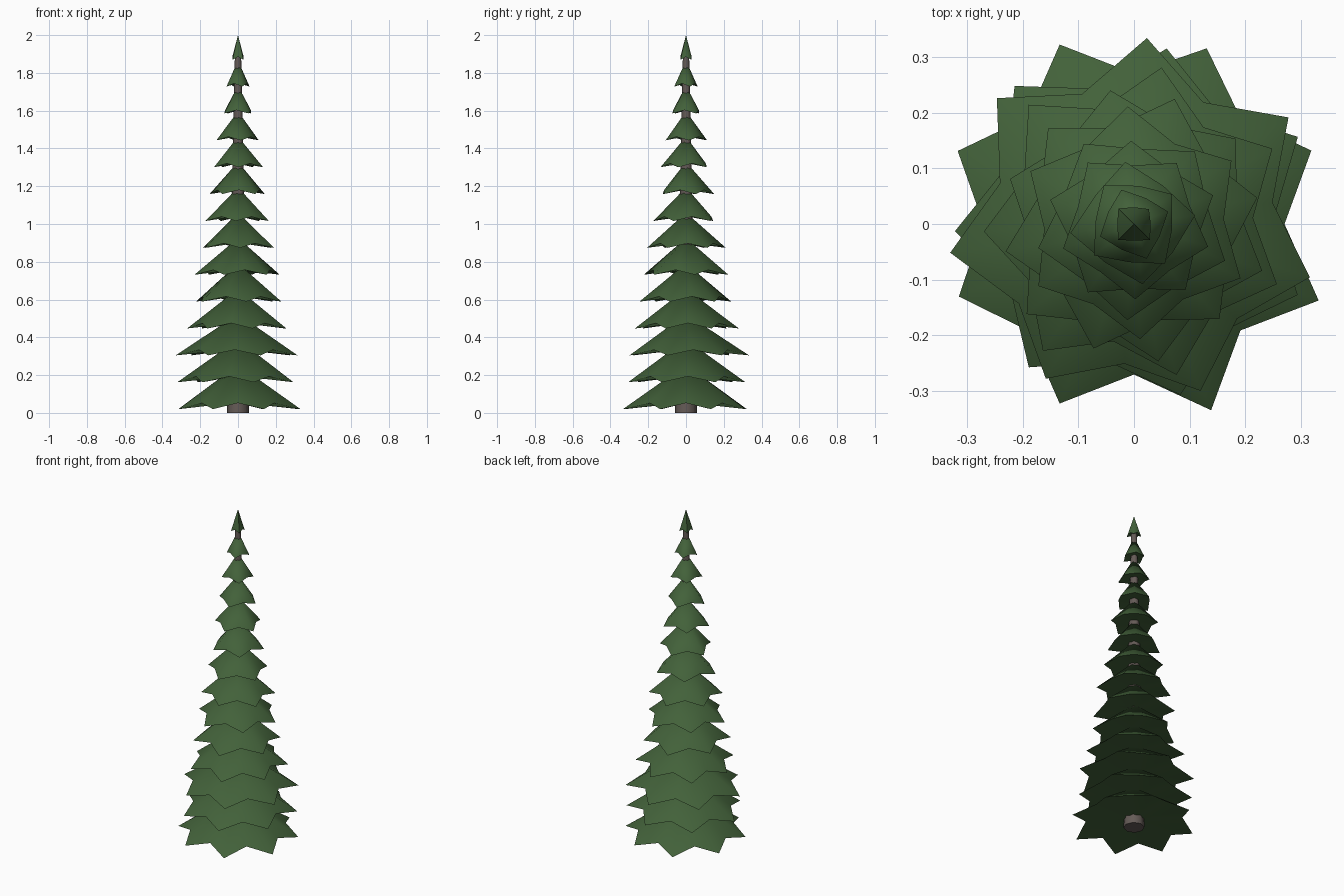
import bpy, bmesh, math, random

if "Cube" in bpy.data.objects:
    bpy.data.objects.remove(bpy.data.objects["Cube"])

random.seed(4)


def material(name, rgb):
    m = bpy.data.materials.new(name)
    m.diffuse_color = (*rgb, 1)
    m.use_nodes = True
    m.node_tree.nodes["Principled BSDF"].inputs["Base Color"].default_value = m.diffuse_color
    return m


GREEN = material("needle green", (0.055, 0.12, 0.042))
BROWN = material("bark grey brown", (0.13, 0.105, 0.095))

# Tip radius and rotation (degrees) of each tier, bottom to top
RADII = [.36, .335, .335, .285, .25, .235, .215, .18, .155, .14, .115, .092, .068, .04]
TURNS = [22.5, 28, 34.6, 28.6, 40, 12, 33, 50, 20, 55, 8, 38, 20, 45]
COUNT = len(RADII)


def add_object(name, bm, mat, angle):
    bmesh.ops.recalc_face_normals(bm, faces=bm.faces[:])
    me = bpy.data.meshes.new(name)
    bm.to_mesh(me)
    bm.free()
    ob = bpy.data.objects.new(name, me)
    bpy.context.collection.objects.link(ob)
    me.materials.append(mat)
    bpy.ops.object.select_all(action='DESELECT')
    ob.select_set(True)
    bpy.context.view_layer.objects.active = ob
    bpy.ops.object.shade_smooth_by_angle(angle=math.radians(angle))
    return ob


def branch_tier(i):
    """Star-edged cone: drooping tips, raised notches, shallow hollow underside."""
    t = i / (COUNT - 1)
    points = int(8 - 4 * t)
    tip_z = 0.02 + 1.85 * t
    height = 0.235 - 0.105 * t
    droop = 0.032 - 0.017 * t
    bm = bmesh.new()
    apex = bm.verts.new((0, 0, tip_z + height))
    under = bm.verts.new((0, 0, tip_z + droop * 1.1))
    rim = []
    for k in range(points * 2):
        a = math.radians(TURNS[i]) + math.pi * k / points
        if k % 2 == 0:
            r, z = RADII[i] * random.uniform(0.94, 1.01), tip_z
        else:
            r, z = RADII[i] * 0.75, tip_z + droop
        rim.append(bm.verts.new((r * math.cos(a), r * math.sin(a), z)))
    for k, v in enumerate(rim):
        w = rim[(k + 1) % len(rim)]
        bm.faces.new((v, w, apex))
        bm.faces.new((w, v, under))
    add_object(f"branch_tier_{i + 1}", bm, GREEN, 60)


for i in range(COUNT):
    branch_tier(i)

# Tapered trunk
bm = bmesh.new()
bmesh.ops.create_cone(bm, cap_ends=True, segments=8, radius1=0.058, radius2=0.016, depth=1.92)
bmesh.ops.translate(bm, verts=bm.verts[:], vec=(0, 0, 0.96))
add_object("trunk", bm, BROWN, 50)
